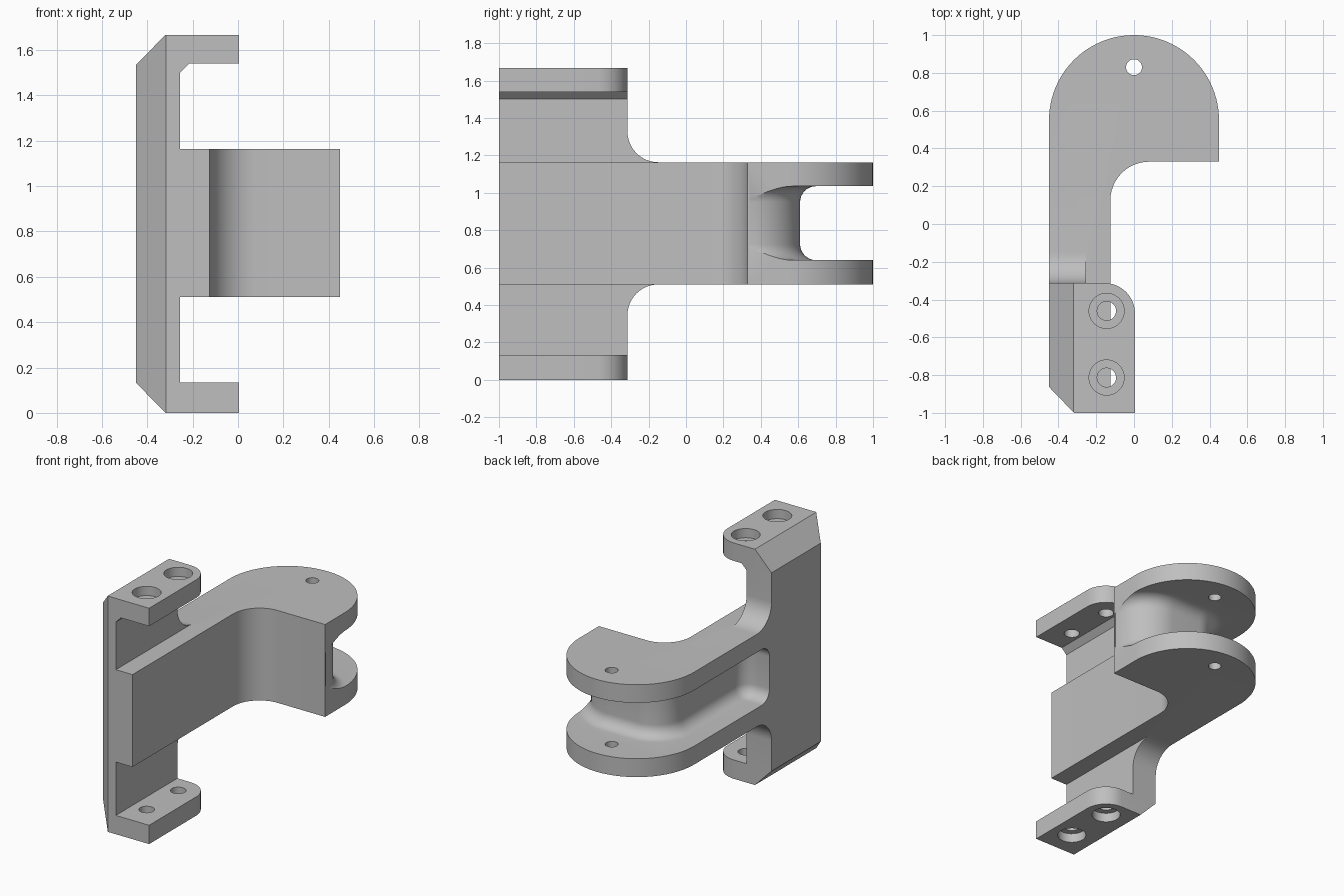
import bpy, bmesh, math
from mathutils import Vector

if "Cube" in bpy.data.objects:
    bpy.data.objects.remove(bpy.data.objects["Cube"])

grey = bpy.data.materials.new("plain grey")
grey.diffuse_color = (0.52, 0.52, 0.52, 1)
grey.use_nodes = True
grey.node_tree.nodes["Principled BSDF"].inputs["Base Color"].default_value = grey.diffuse_color


def loft(name, rings):
    """Solid skinned through closed rings of equal length, capped at both ends."""
    bm = bmesh.new()
    loops = [[bm.verts.new(p) for p in r] for r in rings]
    n = len(loops[0])
    for a, b in zip(loops, loops[1:]):
        for i in range(n):
            j = (i + 1) % n
            bm.faces.new((a[i], a[j], b[j], b[i]))
    bm.faces.new(loops[0][::-1])
    bm.faces.new(loops[-1])
    bmesh.ops.recalc_face_normals(bm, faces=bm.faces)
    me = bpy.data.meshes.new(name)
    bm.to_mesh(me)
    bm.free()
    me.materials.append(grey)
    ob = bpy.data.objects.new(name, me)
    bpy.context.collection.objects.link(ob)
    return ob


def prism(name, pts, axis, lo, hi):
    """Extrude a 2D outline along an axis from lo to hi."""
    put = {'x': lambda p, d: (d, p[0], p[1]),
           'y': lambda p, d: (p[0], d, p[1]),
           'z': lambda p, d: (p[0], p[1], d)}[axis]
    return loft(name, [[put(p, d) for p in pts] for d in (lo, hi)])


def arc(cx, cy, r, a0, a1, n=12):
    angs = [math.radians(a0 + (a1 - a0) * i / n) for i in range(n + 1)]
    return [(cx + r * math.cos(a), cy + r * math.sin(a)) for a in angs]


def boolean(ob, other, op):
    other.hide_render = True
    mod = ob.modifiers.new(op, 'BOOLEAN')
    mod.operation, mod.object, mod.solver = op, other, 'EXACT'
    bpy.context.view_layer.objects.active = ob
    bpy.ops.object.modifier_apply(modifier=mod.name)
    bpy.data.objects.remove(other)


def drill(ob, x, y, r, lo, hi):
    ring = arc(x, y, r, 0, 360, 40)[:-1]
    boolean(ob, prism("drill", ring, 'z', lo, hi), 'DIFFERENCE')


H, Z0, Z1 = 1.667, 0.51, 1.163   # overall height, arm bottom and top
BACK = -0.313                    # rear edge of the mounting plate

# C-shaped mounting bracket
bracket = prism("hinge_bracket", [
    (-0.32, 0), (0.005, 0), (0.005, 0.133), (-0.255, 0.133), (-0.255, 1.5),
    (-0.215, 1.54), (0.005, 1.54), (0.005, H), (-0.32, H), (-0.45, 1.535),
    (-0.45, 0.133)], 'y', -1, BACK)

# rounded rear corner of both tabs
r = 0.16
corner = arc(0.005 - r, BACK - r, r, 0, 90) + [(-0.155, 0.0), (0.2, 0.0), (0.2, BACK - r)]
boolean(bracket, prism("tab_corner", corner, 'z', -0.1, H + 0.1), 'DIFFERENCE')

# hook-shaped arm
hook = ([(-0.45, -1), (-0.125, -1)] + arc(0.08, 0.125, 0.205, 180, 90)
        + [(0.45, 0.33)] + arc(0, 0.55, 0.45, 0, 180, 48))
arm = prism("arm", hook, 'z', Z0, Z1)

# groove around the outside of the arm, flaring into both flanges
G0, G1, F, END = 0.64, 1.035, 0.085, -0.29
levels = [(F * (1 - math.cos(t)), F * (1 - math.sin(t)))
          for t in (math.radians(90 * i / 8) for i in range(9))]
levels = [(G0 + dz, o) for dz, o in levels] + [(G1 - dz, o) for dz, o in levels[::-1]]
rings = []
for z, o in levels:
    path = ([(-0.8, END + o)] + arc(-0.35, END + 0.1, 0.1 - o, -90, 0, 6)
            + arc(-0.05, 0.41, 0.2 + o, 180, 90)
            + arc(0.175, 0.34, 0.27 + o, 90, 0, 16)
            + [(0.8, 0.34), (0.8, 1.2), (-0.8, 1.2)])
    rings.append([(x, y, z) for x, y in path])
boolean(arm, loft("groove", rings), 'DIFFERENCE')
boolean(bracket, arm, 'UNION')

# fillets between plate and arm, above and below
f = 0.165
for edge, s in ((Z1, 1), (Z0, -1)):
    web = [(-0.4, edge - s * 0.06), (BACK + f, edge - s * 0.06)]
    web += [(y, edge + s * v) for y, v in arc(BACK + f, f, f, 270, 180)]
    web += [(-0.4, edge + s * f)]
    boolean(bracket, prism("fillet", web, 'x', -0.45, -0.255), 'UNION')

# vertical chamfer on the front left edge
boolean(bracket, prism("chamfer", [(-0.52, -0.79), (-0.25, -1.07), (-0.6, -1.1)],
                       'z', -0.1, H + 0.1), 'DIFFERENCE')

# counterbored screw holes in the tabs
for y in (-0.46, -0.813):
    for lo, hi, blo, bhi in ((1.52, H + 0.1, H - 0.065, H + 0.1), (-0.1, 0.15, -0.1, 0.065)):
        drill(bracket, -0.145, y, 0.05, lo, hi)
        drill(bracket, -0.145, y, 0.093, blo, bhi)

# pin holes through both flanges
drill(bracket, 0, 0.83, 0.042, Z0 - 0.1, Z1 + 0.1)

bpy.ops.object.select_all(action='DESELECT')
bracket.select_set(True)
bpy.context.view_layer.objects.active = bracket
bpy.ops.object.shade_smooth_by_angle(angle=math.radians(30))
